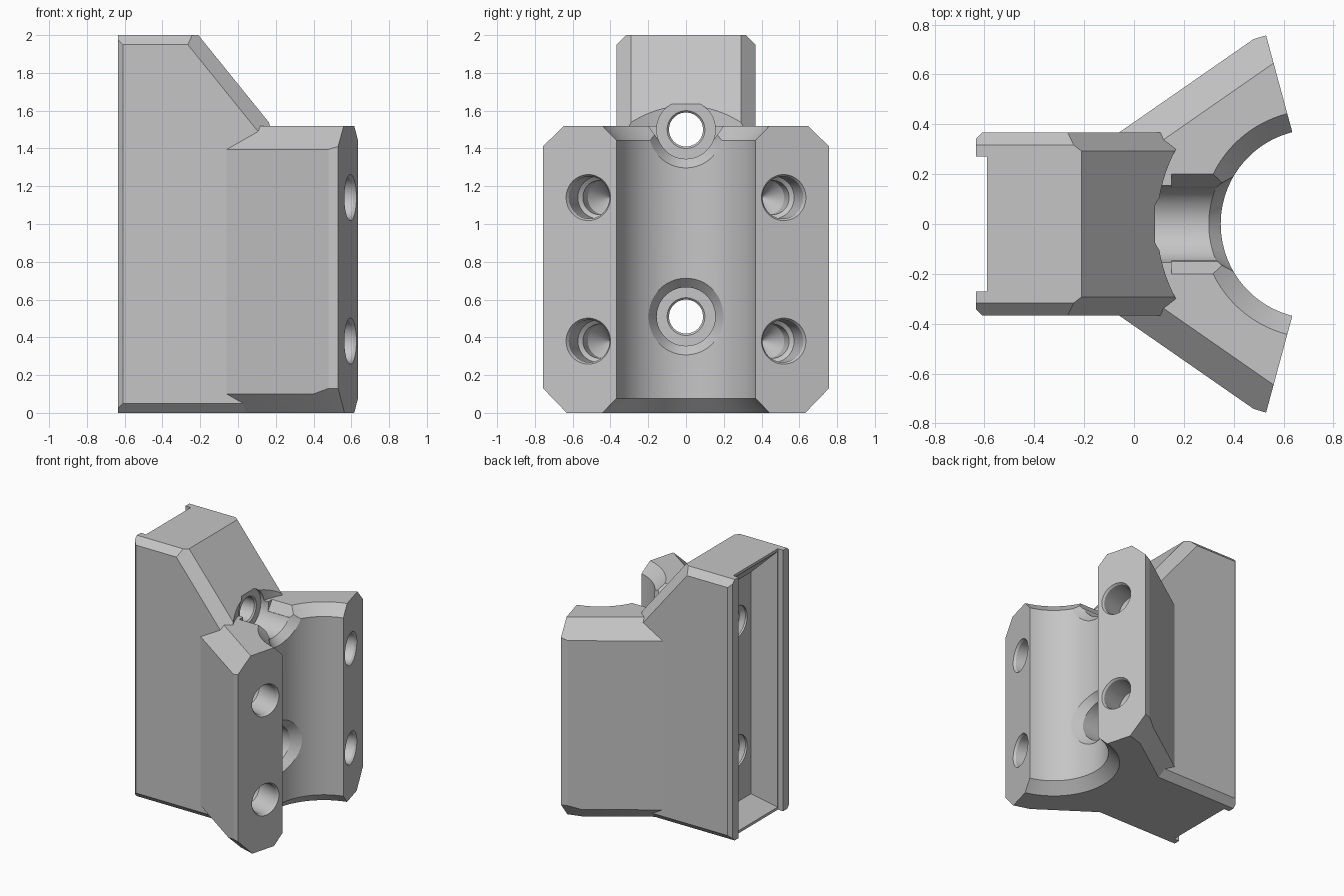
import bpy, bmesh, math
from mathutils import Vector, Matrix

cube = bpy.data.objects.get("Cube")
if cube:
    bpy.data.objects.remove(cube)

grey = bpy.data.materials.new("plain_grey")
grey.use_nodes = True
grey.diffuse_color = (0.56, 0.56, 0.56, 1)
grey.node_tree.nodes["Principled BSDF"].inputs["Base Color"].default_value = (0.56, 0.56, 0.56, 1)

BORE_X, R, FLARE, TOP = 0.728, 0.38, 0.077, 1.52


def finish(bm, name):
    bmesh.ops.recalc_face_normals(bm, faces=bm.faces)
    mesh = bpy.data.meshes.new(name)
    bm.to_mesh(mesh)
    bm.free()
    mesh.materials.append(grey)
    ob = bpy.data.objects.new(name, mesh)
    bpy.context.collection.objects.link(ob)
    return ob


def prism(name, base, sweep, planes=()):
    """Sweep a polygon, then trim it by (point, outward normal) planes."""
    bm = bmesh.new()
    face = bm.faces.new([bm.verts.new(p) for p in base])
    ext = bmesh.ops.extrude_face_region(bm, geom=[face], use_keep_orig=True)
    bmesh.ops.translate(bm, vec=sweep, verts=[v for v in ext["geom"] if isinstance(v, bmesh.types.BMVert)])
    for co, no in planes:
        cut = bmesh.ops.bisect_plane(bm, geom=bm.verts[:] + bm.edges[:] + bm.faces[:], dist=1e-5,
                                     plane_co=co, plane_no=Vector(no).normalized(), clear_outer=True)
        rim = [e for e in cut["geom_cut"] if isinstance(e, bmesh.types.BMEdge)]
        bmesh.ops.contextual_create(bm, geom=rim)
    return finish(bm, name)


def loft(name, loops):
    """Closed solid through matching point loops."""
    bm = bmesh.new()
    rings = [[bm.verts.new(p) for p in loop] for loop in loops]
    for low, high in zip(rings, rings[1:]):
        for i in range(len(low)):
            j = (i + 1) % len(low)
            bm.faces.new((low[i], low[j], high[j], high[i]))
    bm.faces.new(rings[0])
    bm.faces.new(rings[-1])
    return finish(bm, name)


def lathe(name, profile, origin, axis, sides=64, saddle_from=None):
    """Revolve (radius, distance) pairs; rings past saddle_from follow the bore wall."""
    place = Matrix.Translation(origin) @ Vector(axis).to_track_quat('Z', 'Y').to_matrix().to_4x4()
    loops = []
    for r, d in profile:
        loop = [place @ Vector((r * math.cos(a), r * math.sin(a), d))
                for a in (2 * math.pi * i / sides for i in range(sides))]
        if saddle_from is not None and d > saddle_from:
            for p in loop:
                p.x += R - math.sqrt(R * R - p.y * p.y)
        loops.append(loop)
    return loft(name, loops)


def combine(target, other, operation):
    mod = target.modifiers.new(operation, 'BOOLEAN')
    mod.operation, mod.object, mod.solver = operation, other, 'EXACT'
    bpy.context.view_layer.objects.active = target
    bpy.ops.object.modifier_apply(modifier=mod.name)
    bpy.data.objects.remove(other)


# Main block with sloped top and chamfered sides
HALF, BACK = 0.367, -0.635
slope = Vector((0.47, 0, 0.38)).normalized()
trims = [((-0.21, 0, 2), slope)]
for s in (-1, 1):
    trims += [((-0.21, s * 0.292, 2), slope + Vector((0, s, 0))),
              ((0, s * (HALF - 0.05), 2), (0, s, 1)),
              ((0, s * (HALF - 0.05), 0), (0, s, -1)),
              ((BACK, s * (HALF - 0.025), 0), (-1, s, 0))]
block = prism("clamp_body", [(BACK, -HALF, 0), (0.3, -HALF, 0), (0.3, HALF, 0), (BACK, HALF, 0)],
              (0, 0, 2), trims)

# Concave clearance on the block above the wings
combine(block, lathe("clearance", [(0.635, TOP - 0.02), (0.635, 2.2)], (BORE_X, 0, 0), (0, 0, 1), 128), 'DIFFERENCE')

# Pair of splayed wings
side = [(-0.15, 0.3045), (0.48, 0.742), (0.53, 0.757), (0.645, 0.333)]
outline = [(x, y, 0) for x, y in side] + [(x, -y, 0) for x, y in reversed(side)]
trims = []
for s in (-1, 1):
    n = Vector((-0.57, s * 0.82, 0)).normalized()
    tip = Vector((-0.29, s * 0.957, 0)).normalized()
    edge, corner = Vector((0.48, s * 0.742, 0)), Vector((0.53, s * 0.757, 0))
    trims += [(edge + Vector((0, 0, TOP - 0.125)), n + Vector((0, 0, 1))),
              (edge + Vector((0, 0, 0.1)), n - Vector((0, 0, 1))),
              (corner + Vector((0, 0, 0.13)), tip - Vector((0, 0, 1)))]
combine(block, prism("wings", outline, (0, 0, TOP), trims), 'UNION')

# Vertical tube seat with flared ends
combine(block, lathe("bore", [(R + FLARE + 0.1, -0.1), (R, FLARE), (R, TOP - FLARE), (R + FLARE + 0.1, TOP + 0.1)],
                     (BORE_X, 0, 0), (0, 0, 1), 128), 'DIFFERENCE')

# Rear notch and tapered pocket
combine(block, prism("notch", [(-0.7, -0.27, -0.1), (-0.59, -0.27, -0.1), (-0.59, 0.27, -0.1), (-0.7, 0.27, -0.1)],
                     (0, 0, 2.2)), 'DIFFERENCE')
combine(block, loft("pocket", [[(x, -w, low), (x, w, low), (x, w, high), (x, -w, high)]
                               for x, w, low, high in ((-0.6, 0.268, 0.02, 1.98), (-0.59, 0.268, 0.02, 1.98),
                                                       (-0.435, 0.165, 0.12, 1.82))]), 'DIFFERENCE')

# Open chamfered channel at the upper bolt
combine(block, prism("channel", [(0.15, -0.15, 1.45), (0.15, 0.15, 1.45), (0.15, 0.207, 1.53), (0.15, -0.207, 1.53)],
                     (0.5, 0, 0)), 'DIFFERENCE')

# Counterbored through bolts
for z in (0.51, 1.5):
    profile = [(0.12, -0.6), (0.12, -0.42), (0.09, -0.39), (0.09, 0.075), (0.1, 0.085),
               (0.155, 0.085), (0.155, 0.3), (0.25, 0.395)]
    combine(block, lathe("bolt_hole", profile, (0, 0, z), (1, 0, 0), saddle_from=0.2), 'DIFFERENCE')

# Blind screw holes in the wing faces
for s in (-1, 1):
    for z in (0.38, 1.14):
        profile = [(0.135, -0.02), (0.112, 0.015), (0.112, 0.2), (0.09, 0.22), (0.09, 0.32), (0.002, 0.45)]
        combine(block, lathe("screw_hole", profile, (0.595, s * 0.517, z), (-0.965, -s * 0.263, 0), 48), 'DIFFERENCE')

bpy.ops.object.select_all(action='DESELECT')
block.select_set(True)
bpy.context.view_layer.objects.active = block
bpy.ops.object.shade_smooth_by_angle(angle=math.radians(15))
